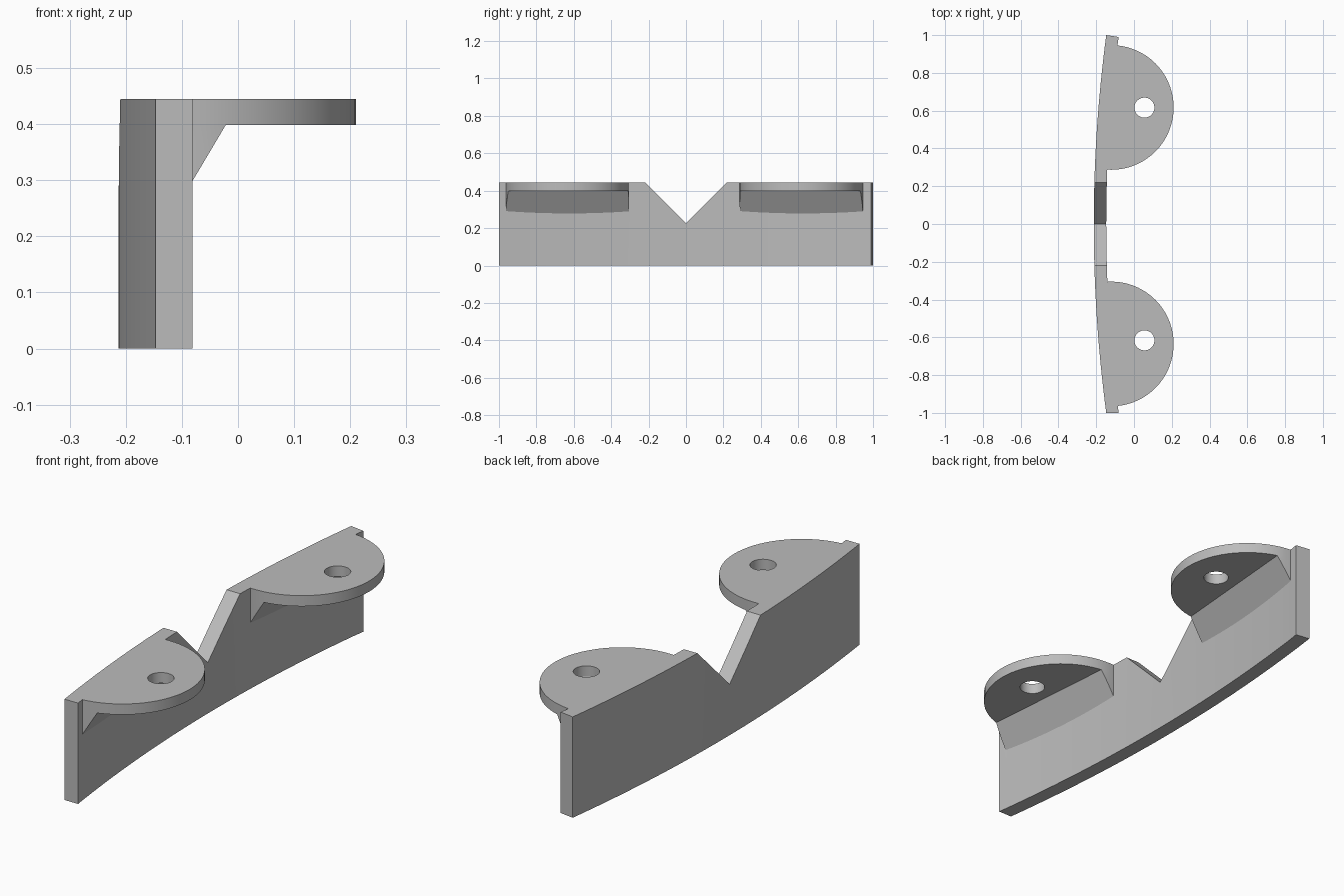
import bpy, bmesh, math
from mathutils import Vector

if "Cube" in bpy.data.objects:
    bpy.data.objects.remove(bpy.data.objects["Cube"])

HEIGHT, SHELF_Z, GUSSET_Z = 0.445, 0.398, 0.29
RADIUS = 0.33

grey = bpy.data.materials.new("plain grey")
grey.use_nodes = True
grey.diffuse_color = (0.5, 0.5, 0.5, 1)
grey.node_tree.nodes["Principled BSDF"].inputs["Base Color"].default_value = (0.5, 0.5, 0.5, 1)


def finish(name, bm):
    bmesh.ops.recalc_face_normals(bm, faces=bm.faces)
    mesh = bpy.data.meshes.new(name)
    bm.to_mesh(mesh)
    bm.free()
    mesh.materials.append(grey)
    ob = bpy.data.objects.new(name, mesh)
    bpy.context.collection.objects.link(ob)
    return ob


def bow(y):
    """Offset of the gently bowed wall, zero at the middle."""
    return 0.066 * y * y


def prism(x, y, radius, z0, z1, segments):
    bm = bmesh.new()
    ring = [bm.verts.new((x + radius * math.cos(a), y + radius * math.sin(a), z0))
            for a in (math.tau * i / segments for i in range(segments))]
    base = bm.faces.new(ring)
    out = bmesh.ops.extrude_face_region(bm, geom=[base])
    top = [v for v in out["geom"] if isinstance(v, bmesh.types.BMVert)]
    bmesh.ops.translate(bm, verts=top, vec=(0, 0, z1 - z0))
    return bm


def slice_off(bm, point, normal):
    """Remove everything on the normal side and cap the cut."""
    geom = bm.verts[:] + bm.edges[:] + bm.faces[:]
    bmesh.ops.bisect_plane(bm, geom=geom, plane_co=point, plane_no=normal, clear_outer=True)
    bmesh.ops.holes_fill(bm, edges=[e for e in bm.edges if e.is_boundary])


def combine(target, other, operation):
    mod = target.modifiers.new(operation.title(), "BOOLEAN")
    mod.operation, mod.solver, mod.object = operation, "EXACT", other
    bpy.context.view_layer.objects.active = target
    bpy.ops.object.modifier_apply(modifier=mod.name)
    bpy.data.objects.remove(other)


# Bowed wall with a V notch in the middle of its top edge
side = [0.22 * i / 2 for i in range(3)] + [0.22 + 0.78 * i / 12 for i in range(1, 13)]
stations = [-y for y in reversed(side[1:])] + side
bm = bmesh.new()
rows = []
for y in stations:
    top = min(HEIGHT, 0.225 + abs(y))
    inner_y = min(y, 0.99)
    rows.append([bm.verts.new(p) for p in (
        (-0.213 + bow(y), y, 0), (-0.147 + bow(y), inner_y, 0),
        (-0.147 + bow(y), inner_y, top), (-0.213 + bow(y), y, top))])
for a, b in zip(rows, rows[1:]):
    for i in range(4):
        j = (i + 1) % 4
        bm.faces.new((a[i], a[j], b[j], b[i]))
bm.faces.new(rows[0])
bm.faces.new(rows[-1])
bracket = finish("bracket_wall", bm)

# Round shelves, each with a sloping gusset below and a screw hole
for name, cy in (("front", -0.635), ("back", 0.617)):
    s = math.copysign(1, cy)
    near, far = [Vector((-0.147 + bow(y), s * y, GUSSET_Z)) for y in (0.3, 0.95)]
    along = (far - near).normalized()
    out = Vector((abs(along.y), -s * along.x, 0))
    buried = near - out * 0.03

    shelf_bm = prism(-0.12, cy, RADIUS, SHELF_Z, HEIGHT, 72)
    slice_off(shelf_bm, buried, -out)
    shelf = finish(name + "_shelf", shelf_bm)

    gusset_bm = prism(-0.12, cy, RADIUS, GUSSET_Z - 0.06, SHELF_Z, 72)
    slice_off(gusset_bm, buried, -out)
    slice_off(gusset_bm, near, out * 1.66 - Vector((0, 0, 1)))
    gusset = finish(name + "_gusset", gusset_bm)

    combine(shelf, gusset, "UNION")
    combine(bracket, shelf, "UNION")
    hole = finish(name + "_hole", prism(0.055, s * 0.616, 0.053, 0.3, 0.6, 40))
    combine(bracket, hole, "DIFFERENCE")

# Smooth curves with crisp edges
bpy.ops.object.select_all(action="DESELECT")
bracket.select_set(True)
bpy.context.view_layer.objects.active = bracket
bpy.ops.object.shade_smooth_by_angle(angle=math.radians(25))
